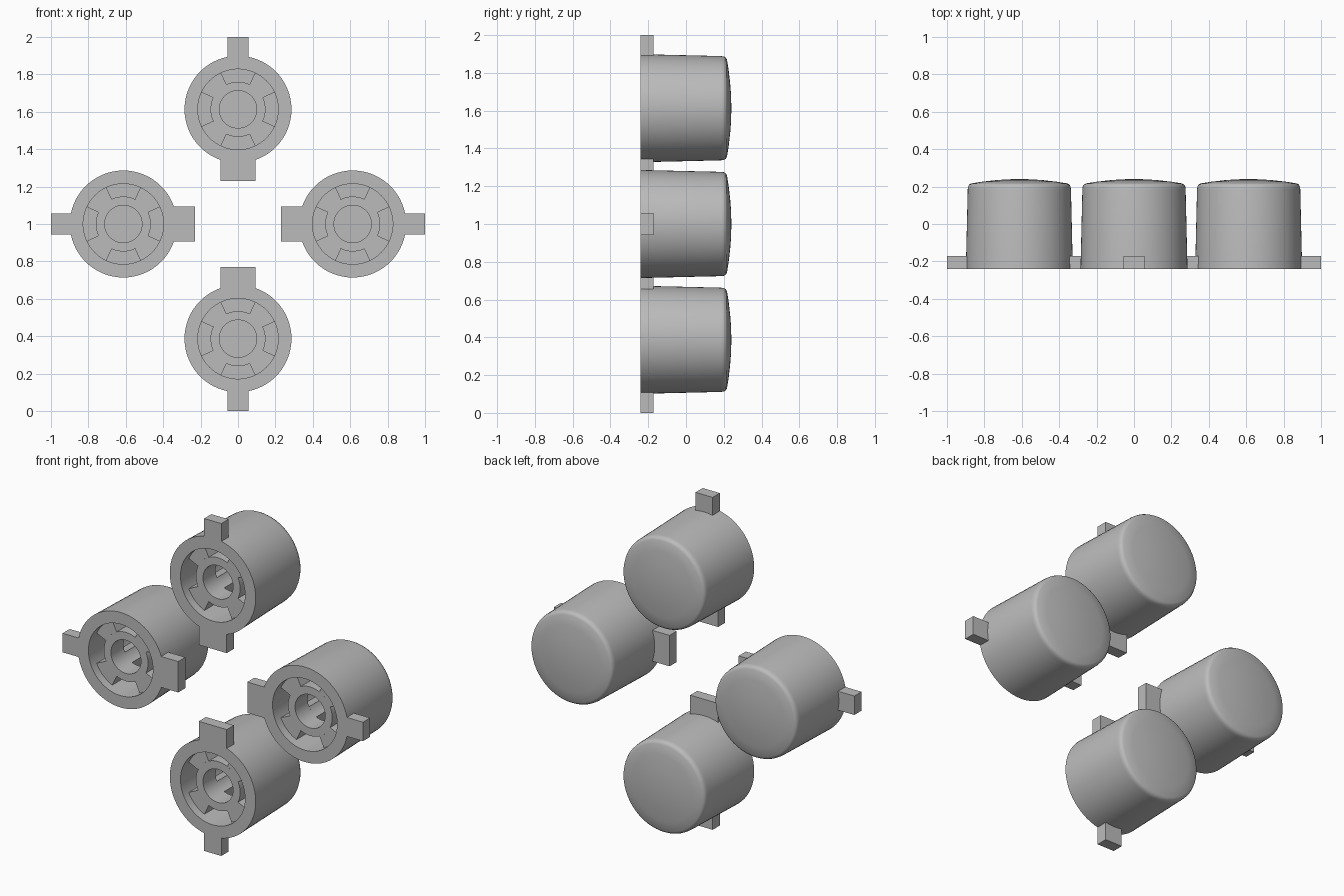
import bpy, bmesh, math
from mathutils import Matrix, Vector

old = bpy.data.objects.get("Cube")
if old:
    bpy.data.objects.remove(old)

grey = bpy.data.materials.new("plain grey")
grey.use_nodes = True
grey.diffuse_color = (0.5, 0.5, 0.5, 1)
grey.node_tree.nodes["Principled BSDF"].inputs["Base Color"].default_value = (0.5, 0.5, 0.5, 1)

FRONT = -0.24        # front plane of the rims
FLOOR = 0.18         # inside floor of each cap
RECESS = -0.19       # front of the inner hub
HUB_BACK = -0.07
CENTRE = 0.613       # distance of each button from the middle


def finish(bm, name):
    bmesh.ops.remove_doubles(bm, verts=bm.verts, dist=1e-5)
    bmesh.ops.recalc_face_normals(bm, faces=bm.faces)
    mesh = bpy.data.meshes.new(name)
    bm.to_mesh(mesh)
    bm.free()
    mesh.materials.append(grey)
    return mesh


def revolve(bm, profile, start=0, sweep=math.tau, steps=64, closed=True):
    """Sweep (radius, y) points about the y axis; cap the ends of a partial sweep."""
    full = sweep > 6.28
    count = steps if full else steps + 1
    rings = []
    for i in range(count):
        a = start + sweep * i / steps
        rings.append([bm.verts.new((r * math.cos(a), y, r * math.sin(a))) for r, y in profile])
    n = len(profile)
    for i in range(steps):
        a, b = rings[i], rings[(i + 1) % count]
        for j in range(n if closed else n - 1):
            k = (j + 1) % n
            if profile[j][0] == 0:
                bm.faces.new((a[j], a[k], b[k]))
            elif profile[k][0] == 0:
                bm.faces.new((a[j], a[k], b[j]))
            else:
                bm.faces.new((a[j], a[k], b[k], b[j]))
    if not full:
        bm.faces.new(rings[0])
        bm.faces.new(rings[-1])
    # drop the unused copies of the axis points
    loose = [v for v in bm.verts if not v.link_faces]
    bmesh.ops.delete(bm, geom=loose, context='VERTS')


# Cap: hollow cup with a tapered wall, rounded edge and shallow dome
bm = bmesh.new()
cap_profile = [(0, FLOOR), (0.215, FLOOR), (0.215, FRONT), (0.286, FRONT), (0.276, 0.185),
               (0.274, 0.2), (0.268, 0.211), (0.257, 0.217),
               (0.2, 0.226), (0.13, 0.234), (0.065, 0.239), (0, 0.24)]
revolve(bm, cap_profile, closed=False)
cap = finish(bm, "cap")

# Hub: short recessed ring in the middle
bm = bmesh.new()
revolve(bm, [(0.1, RECESS), (0.147, RECESS), (0.147, HUB_BACK), (0.1, HUB_BACK)])
hub = finish(bm, "hub")

# Spokes: four diagonal ribs that join hub, wall and floor
bm = bmesh.new()
spoke_profile = [(0.147, RECESS), (0.218, RECESS), (0.218, FLOOR + 0.003),
                 (0.1, FLOOR + 0.003), (0.1, HUB_BACK), (0.147, HUB_BACK)]
half = math.radians(20)
for q in range(4):
    revolve(bm, spoke_profile, math.pi / 4 + q * math.pi / 2 - half, 2 * half, 8)
spokes = finish(bm, "spokes")


# Key tabs: narrow one outward, wide one toward the middle
def tab(name, width, z0, z1):
    bm = bmesh.new()
    bmesh.ops.create_cube(bm, size=1)
    bmesh.ops.scale(bm, vec=(width, 0.068, abs(z1 - z0)), verts=bm.verts)
    bmesh.ops.translate(bm, vec=(0, FRONT + 0.034, (z0 + z1) / 2), verts=bm.verts)
    return finish(bm, name)


outer_tab = tab("outer_tab", 0.114, 0.25, 1 - CENTRE)
inner_tab = tab("inner_tab", 0.186, -0.25, -0.383)

# Four buttons in a cross, each turned outward
bpy.ops.object.select_all(action='DESELECT')
for i, side in enumerate(("top", "left", "bottom", "right")):
    turn = Matrix.Rotation(i * math.pi / 2, 4, 'Y')
    place = Matrix.Translation(Vector((0, 0, 1))) @ turn @ Matrix.Translation(Vector((0, 0, CENTRE)))
    for mesh in (cap, hub, spokes, outer_tab, inner_tab):
        obj = bpy.data.objects.new(f"{side}_button_{mesh.name}", mesh)
        bpy.context.collection.objects.link(obj)
        obj.matrix_world = place
        obj.select_set(True)
        bpy.context.view_layer.objects.active = obj
bpy.ops.object.shade_smooth_by_angle(angle=math.radians(35))
